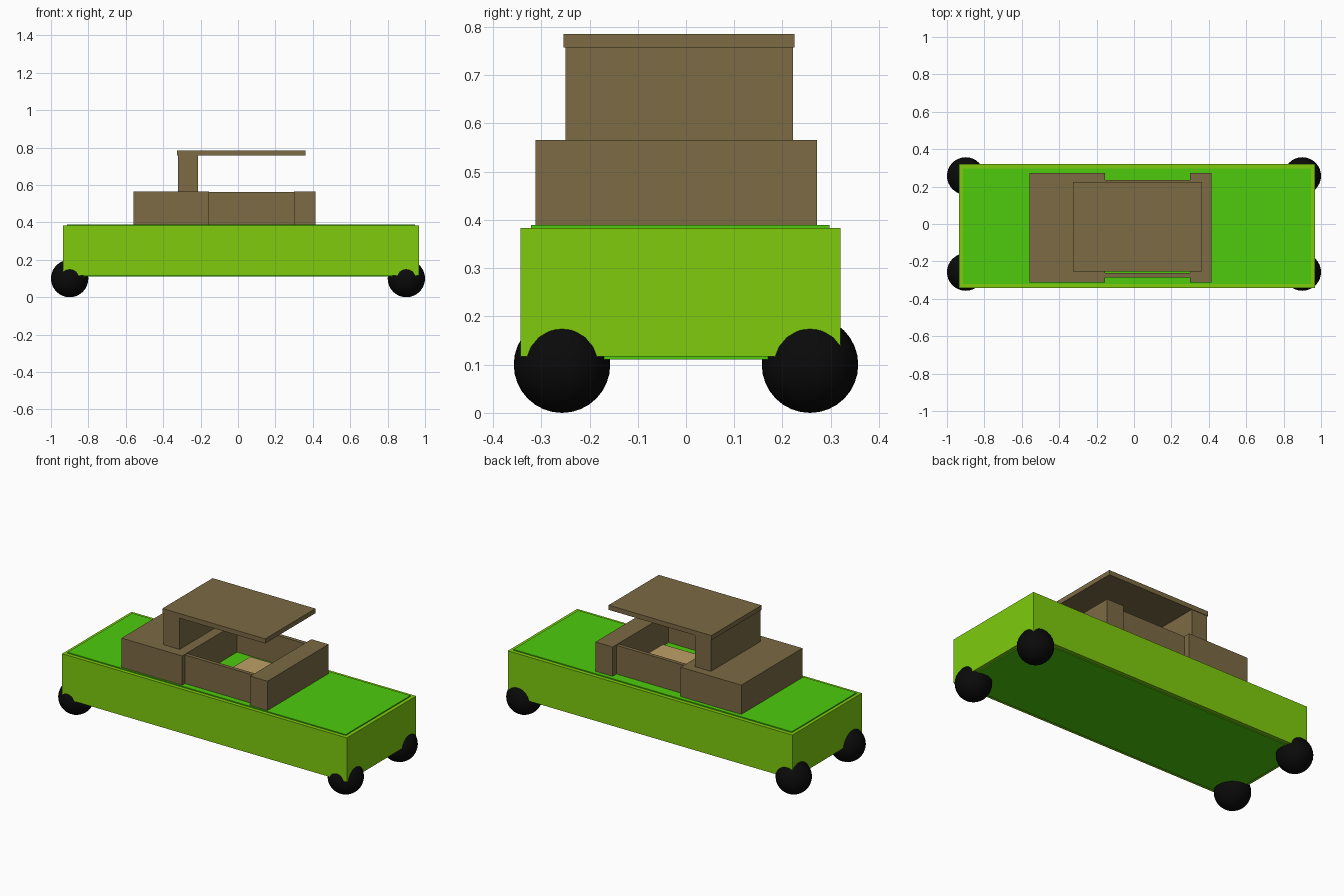
import bpy
from mathutils import Vector

if "Cube" in bpy.data.objects:
    bpy.data.objects.remove(bpy.data.objects["Cube"])


def material(name, rgb):
    m = bpy.data.materials.new(name)
    m.diffuse_color = (*rgb, 1)
    m.use_nodes = True
    m.node_tree.nodes["Principled BSDF"].inputs["Base Color"].default_value = m.diffuse_color
    return m


lime = material("lime", (0.21, 0.60, 0.004))
green = material("green", (0.075, 0.60, 0.004))
brown = material("brown", (0.20, 0.147, 0.058))
tan = material("tan", (0.51, 0.35, 0.13))
black = material("black", (0.003, 0.003, 0.003))


def box(name, x, y, z, mat):
    """Box from (min, max) extents on each axis."""
    lo, hi = Vector((x[0], y[0], z[0])), Vector((x[1], y[1], z[1]))
    bpy.ops.mesh.primitive_cube_add(size=1, location=(lo + hi) / 2)
    ob = bpy.context.object
    ob.name = name
    ob.scale = hi - lo
    bpy.ops.object.transform_apply(location=False, rotation=False, scale=True)
    ob.data.materials.append(mat)
    return ob


# Body shell and the slightly taller inset deck running through it
box("body", (-0.935, 0.967), (-0.343, 0.320), (0.117, 0.383), lime)
box("deck", (-0.915, 0.945), (-0.321, 0.297), (0.111, 0.389), green)

# Cabin: rear block, dashboard block and thin recessed doors
cabin_y, cabin_z = (-0.312, 0.272), (0.386, 0.566)
box("rear_block", (-0.560, -0.155), cabin_y, cabin_z, brown)
box("dashboard", (0.300, 0.415), cabin_y, cabin_z, brown)
for side, y in (("right", (-0.285, -0.262)), ("left", (0.212, 0.235))):
    box(f"{side}_door", (-0.157, 0.302), y, (0.386, 0.562), brown)

# Seat pad on the cabin floor
box("seat", (-0.03, 0.28), (-0.18, 0.16), (0.387, 0.415), tan)

# Rear wall carrying the overhanging roof
box("roof_support", (-0.322, -0.215), (-0.250, 0.222), (0.560, 0.760), brown)
box("roof", (-0.327, 0.360), (-0.254, 0.225), (0.757, 0.785), brown)

# Ball wheels at the four corners
for end, x in (("front", 0.9), ("rear", -0.9)):
    for side, y in (("right", -0.257), ("left", 0.257)):
        bpy.ops.mesh.primitive_uv_sphere_add(
            segments=32, ring_count=16, radius=0.1, location=(x, y, 0.1))
        wheel = bpy.context.object
        wheel.name = f"{end}_{side}_wheel"
        wheel.data.materials.append(black)
        bpy.ops.object.shade_smooth()
